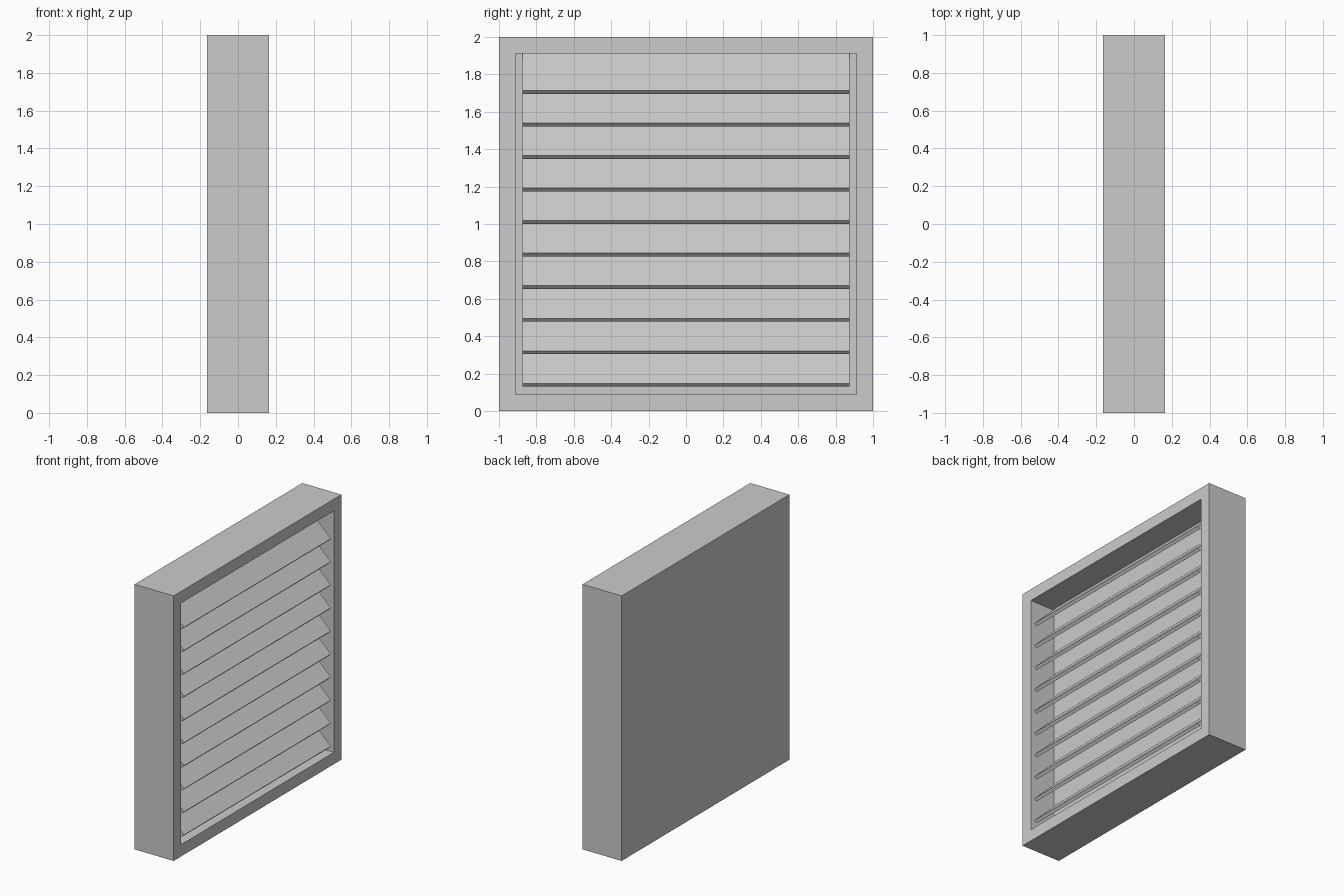
import bpy, bmesh
from mathutils import Matrix, Vector

if "Cube" in bpy.data.objects:
    bpy.data.objects.remove(bpy.data.objects["Cube"])

HALF_DEPTH = 0.163      # casing half thickness (x)
BORDER = 0.126          # frame width around the opening
RECESS = 0.207          # depth of the opening
SLATS, PITCH = 10, 0.174


def make_object(name, bm):
    bmesh.ops.recalc_face_normals(bm, faces=bm.faces)
    mesh = bpy.data.meshes.new(name)
    bm.to_mesh(mesh)
    bm.free()
    obj = bpy.data.objects.new(name, mesh)
    bpy.context.collection.objects.link(obj)
    return obj


# Casing: a solid block with a rectangular recess in its +x face
bm = bmesh.new()
bmesh.ops.create_cube(bm, size=2, matrix=Matrix.Translation((0, 0, 1))
                      @ Matrix.Diagonal((HALF_DEPTH, 1, 1, 1)))
front = max(bm.faces, key=lambda f: f.calc_center_median().x)
bmesh.ops.inset_region(bm, faces=[front], thickness=BORDER)
ext = bmesh.ops.extrude_discrete_faces(bm, faces=[front])
bmesh.ops.translate(bm, verts=ext["faces"][0].verts, vec=(-RECESS, 0, 0))
make_object("vent_casing", bm)

# Slats: 45 degree boards, low edge at the front, running back to the panel
bm = bmesh.new()
tip = Vector((0.162, -0.875, 0.148))
thick = Vector((-0.018, 0, -0.018))
run = Vector((-0.2, 0, 0.2))
profile = [tip, tip + thick, tip + thick + run, tip + run]
face = bm.faces.new([bm.verts.new(p) for p in profile])
ext = bmesh.ops.extrude_face_region(bm, geom=[face])
verts = [g for g in ext["geom"] if isinstance(g, bmesh.types.BMVert)]
bmesh.ops.translate(bm, verts=verts, vec=(0, 1.75, 0))
slats = make_object("louvre_slats", bm)
array = slats.modifiers.new("stack", 'ARRAY')
array.count = SLATS
array.use_relative_offset = False
array.use_constant_offset = True
array.constant_offset_displace = (0, 0, PITCH)
